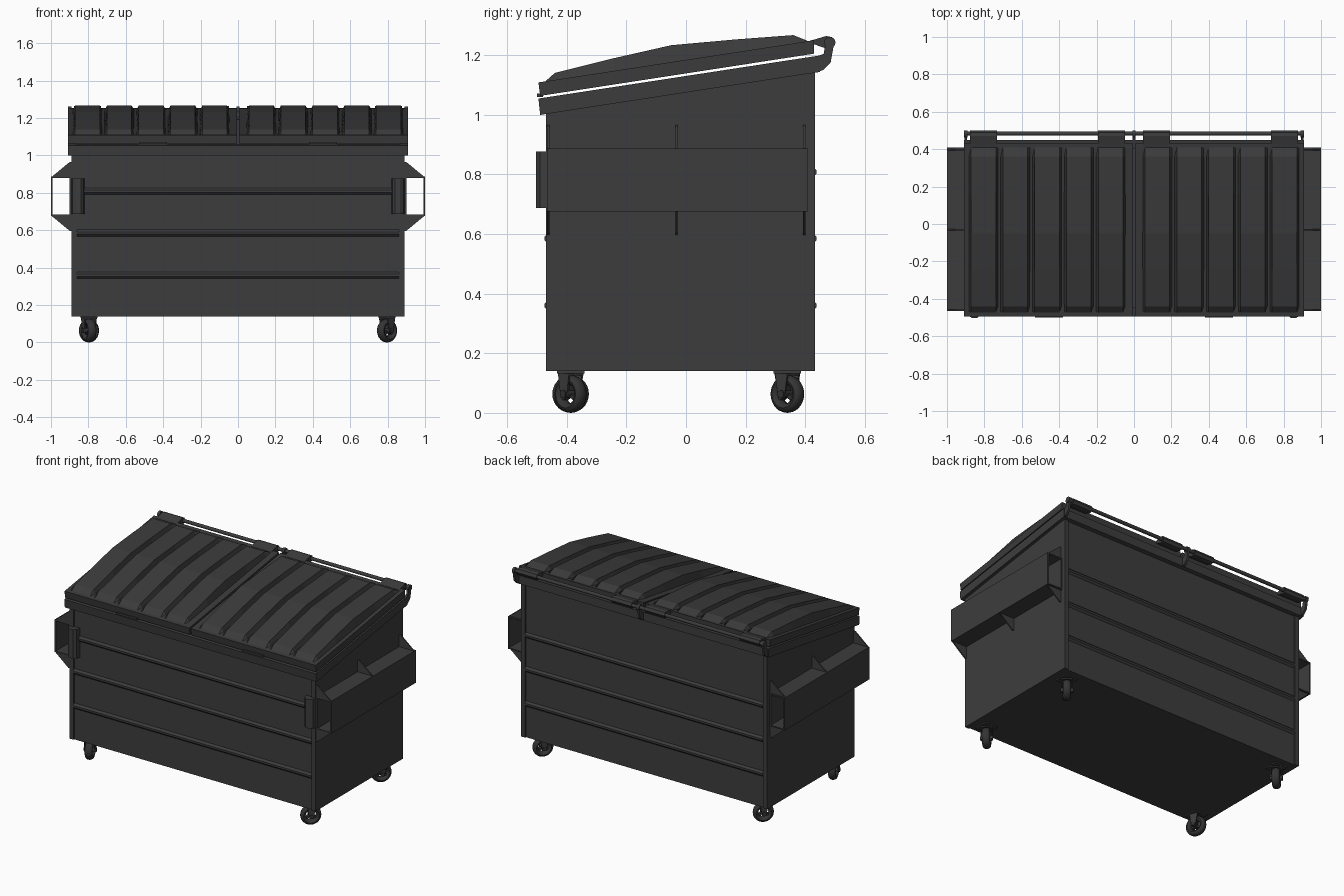
import bpy, bmesh, math
from mathutils import Matrix, Vector

if "Cube" in bpy.data.objects:
    bpy.data.objects.remove(bpy.data.objects["Cube"], do_unlink=True)


def material(name, value):
    m = bpy.data.materials.new(name)
    m.use_nodes = True
    col = (value, value, value, 1)
    m.diffuse_color = col
    bsdf = m.node_tree.nodes["Principled BSDF"]
    bsdf.inputs["Base Color"].default_value = col
    bsdf.inputs["Roughness"].default_value = 0.7
    return m


STEEL = material("dark grey steel", 0.046)
PLASTIC = material("dark grey plastic", 0.043)
RUBBER = material("charcoal rubber", 0.034)


def finish(bm, name, mat, smooth=False):
    bmesh.ops.recalc_face_normals(bm, faces=bm.faces)
    me = bpy.data.meshes.new(name)
    bm.to_mesh(me)
    bm.free()
    me.materials.append(mat)
    ob = bpy.data.objects.new(name, me)
    bpy.context.collection.objects.link(ob)
    if smooth:
        bpy.ops.object.select_all(action="DESELECT")
        ob.select_set(True)
        bpy.context.view_layer.objects.active = ob
        bpy.ops.object.shade_smooth_by_angle(angle=math.radians(40))
    return ob


def prism(name, pts, a, b, mat=STEEL, axis="x", open_top=False):
    """Extrude a profile along one axis: (y,z) for x, (x,z) for y, (x,y) for z."""
    place = {"x": lambda p, t: (t, p[0], p[1]),
             "y": lambda p, t: (p[0], t, p[1]),
             "z": lambda p, t: (p[0], p[1], t)}[axis]
    bm = bmesh.new()
    loops = [[bm.verts.new(place(p, t)) for p in pts] for t in (a, b)]
    for loop in loops:
        bm.faces.new(loop)
    n = len(pts)
    for i in range(n):
        j = (i + 1) % n
        bm.faces.new((loops[0][i], loops[0][j], loops[1][j], loops[1][i]))
    bmesh.ops.recalc_face_normals(bm, faces=bm.faces)
    if open_top:
        bm.normal_update()
        top = max(bm.faces, key=lambda f: f.calc_center_median().z)
        bmesh.ops.delete(bm, geom=[top], context="FACES_ONLY")
    return finish(bm, name, mat)


def box(name, x, y, z, mat=STEEL):
    return prism(name, [(y[0], z[0]), (y[1], z[0]), (y[1], z[1]), (y[0], z[1])], x[0], x[1], mat)


def cylinder(name, centre, radius, length, mat, sides=20, matrix=Matrix()):
    """Cylinder lying along x."""
    bm = bmesh.new()
    bmesh.ops.create_cone(bm, cap_ends=True, segments=sides, radius1=radius, radius2=radius, depth=length,
                          matrix=Matrix.Translation(centre) @ Matrix.Rotation(math.pi / 2, 4, "Y"))
    ob = finish(bm, name, mat, True)
    ob.matrix_world = matrix
    return ob


def slope(z, y):
    """Height on the slanted top for a line that is z high at the front."""
    return z + 0.153 * (y + 0.49)


# Open hollow body
FRONT, BACK = -0.462, 0.425
body = prism("body", [(FRONT, 0.14), (BACK, 0.14), (BACK, slope(1.03, BACK)), (FRONT, slope(1.03, FRONT))],
             -0.89, 0.89, open_top=True)
solid = body.modifiers.new("wall", "SOLIDIFY")
solid.thickness = 0.015
solid.offset = -1

# Corner posts and horizontal pressed ribs on the front and back walls
for y, out, label in ((FRONT, -1, "front"), (BACK, 1, "back")):
    for s in (-1, 1):
        box("%s_corner_post" % label, sorted((s * 0.86, s * 0.89)), sorted((y, y + out * 0.008)),
            (0.14, slope(1.0, y)))
    for z in (0.36, 0.585, 0.808):
        prism("%s_wall_rib" % label, [(y, z - 0.018), (y + out * 0.012, z - 0.006),
              (y + out * 0.012, z + 0.006), (y, z + 0.018)], -0.86, 0.86)


# Slanted rim around the opening
def slanted(name, y0, y1, z0, z1, xa, xb, mat=STEEL):
    return prism(name, [(y0 + 0.006, slope(z0, y0)), (y1, slope(z0, y1)),
                        (y1, slope(z1, y1)), (y0, slope(z1, y0))], xa, xb, mat)


slanted("front_rim", -0.495, -0.445, 1.0, 1.055, -0.91, 0.91)
slanted("back_rim", 0.40, 0.45, 1.0, 1.055, -0.91, 0.91)
for s in (-1, 1):
    slanted("side_rim", -0.495, 0.45, 1.0, 1.055, s * 0.87, s * 0.91)

# Lids with raised tapered panels
STATIONS = [(-0.472, None), (-0.44, 1.14), (-0.24, 1.19), (-0.05, 1.233), (0.16, 1.252), (0.36, 1.267), (0.41, None)]


def raised_panel(cx):
    bm = bmesh.new()
    rows = []
    for y, top in STATIONS:
        base = slope(1.106, y)
        top = top or base + 0.003
        rows.append([bm.verts.new((cx + dx, y, z)) for dx, z in
                     ((-0.079, base), (-0.066, top), (0.066, top), (0.079, base))])
    for a, b in zip(rows, rows[1:]):
        for i in range(3):
            bm.faces.new((a[i], a[i + 1], b[i + 1], b[i]))
    bm.faces.new(rows[0])
    bm.faces.new(rows[-1])
    finish(bm, "lid_panel", PLASTIC)


for s in (-1, 1):
    slanted("lid", -0.495, 0.43, 1.064, 1.109, s * 0.006, s * 0.908, PLASTIC)
    for i in range(5):
        raised_panel(s * (0.125 + 0.17 * i))
    # Grip strip under the front lip
    box("lid_grip", sorted((s * 0.38, s * 0.53)), (-0.499, -0.48), (1.06, 1.072), PLASTIC)
    # Hinge sleeves wrapping the rod
    for x in (0.12, 0.805):
        prism("lid_hinge_sleeve", [(0.40, 1.244), (0.43, 1.252), (0.47, 1.264), (0.49, 1.26), (0.50, 1.242),
              (0.49, 1.224), (0.47, 1.222), (0.43, 1.236)], s * (x - 0.073), s * (x + 0.073), PLASTIC)

# Hinge rod with end caps and curved arms
cylinder("hinge_rod", (0, 0.484, 1.242), 0.011, 1.82, STEEL)
for x in (-0.9, 0, 0.9):
    prism("hinge_arm", [(0.43, 1.14), (0.46, 1.15), (0.485, 1.175), (0.497, 1.24),
                        (0.468, 1.24), (0.462, 1.205), (0.43, 1.19)], x - 0.007, x + 0.007)
    cylinder("hinge_knuckle", (x, 0.482, 1.242), 0.019, 0.018, STEEL)

# Fork pockets on both ends
for s in (-1, 1):
    P0, P1 = -0.465, 0.41
    box("pocket_outer_plate", sorted((s * 0.992, s)), (P0, P1), (0.675, 0.887))
    box("pocket_inner_plate", sorted((s * 0.889, s * 0.9)), (P0, P1), (0.675, 0.887))
    for z in (0.675, 0.879):
        box("pocket_shelf", sorted((s * 0.889, s)), (P0, P1), (z, z + 0.008))
    for y in (-0.462, -0.032, 0.397):
        for z, tip in ((0.884, 0.965), (0.678, 0.597)):
            prism("pocket_gusset", [(s * 0.889, z), (s * 0.998, z), (s * 0.9, tip), (s * 0.889, tip)],
                  y - 0.004, y + 0.004, axis="y")
    # Flared guide at the front corner
    prism("pocket_guide", [(s * 0.82, FRONT), (s * 0.825, -0.49), (s * 0.84, -0.503), (s * 0.865, -0.503),
          (s * 0.885, -0.49), (s * 0.892, FRONT)], 0.687, 0.877, axis="z")


# Swivel casters
def caster(x, y, yaw):
    m = Matrix.Translation((x, y, 0)) @ Matrix.Rotation(math.radians(yaw), 4, "Z")
    bm = bmesh.new()
    # Tyre: an oval section swept around the axle
    seg, sec = 28, 12
    rings = []
    for i in range(seg):
        a = math.tau * i / seg
        ring = []
        for j in range(sec):
            b = math.tau * j / sec
            r = 0.047 + 0.0165 * math.cos(b)
            ring.append(bm.verts.new((0.024 * math.sin(b), r * math.cos(a), 0.0635 + r * math.sin(a))))
        rings.append(ring)
    for i in range(seg):
        p, q = rings[i], rings[(i + 1) % seg]
        for j in range(sec):
            k = (j + 1) % sec
            bm.faces.new((p[j], p[k], q[k], q[j]))
    finish(bm, "caster_tyre", RUBBER, True).matrix_world = m
    cylinder("caster_hub", (0, 0, 0.0635), 0.013, 0.076, RUBBER, 14, m)
    for k in range(3):
        spoke = box("caster_spoke", (-0.012, 0.012), (-0.006, 0.006), (0.005, 0.036), RUBBER)
        spoke.matrix_world = m @ Matrix.Translation((0, 0, 0.0635)) @ Matrix.Rotation(k * math.tau / 3, 4, "X")
    for s in (-1, 1):
        fork = prism("caster_fork", [(-0.013, 0.052), (0.013, 0.052), (0.026, 0.13), (-0.026, 0.13)],
                     s * 0.028, s * 0.034)
        fork.matrix_world = m
    box("caster_fork_bridge", (-0.034, 0.034), (-0.026, 0.026), (0.126, 0.134)).matrix_world = m
    box("caster_mount", (x - 0.046, x + 0.046), (y - 0.046, y + 0.046), (0.132, 0.142))


caster(0.797, -0.387, -45)
caster(-0.797, -0.387, 22)
caster(0.797, 0.34, -38)
caster(-0.797, 0.34, -45)
